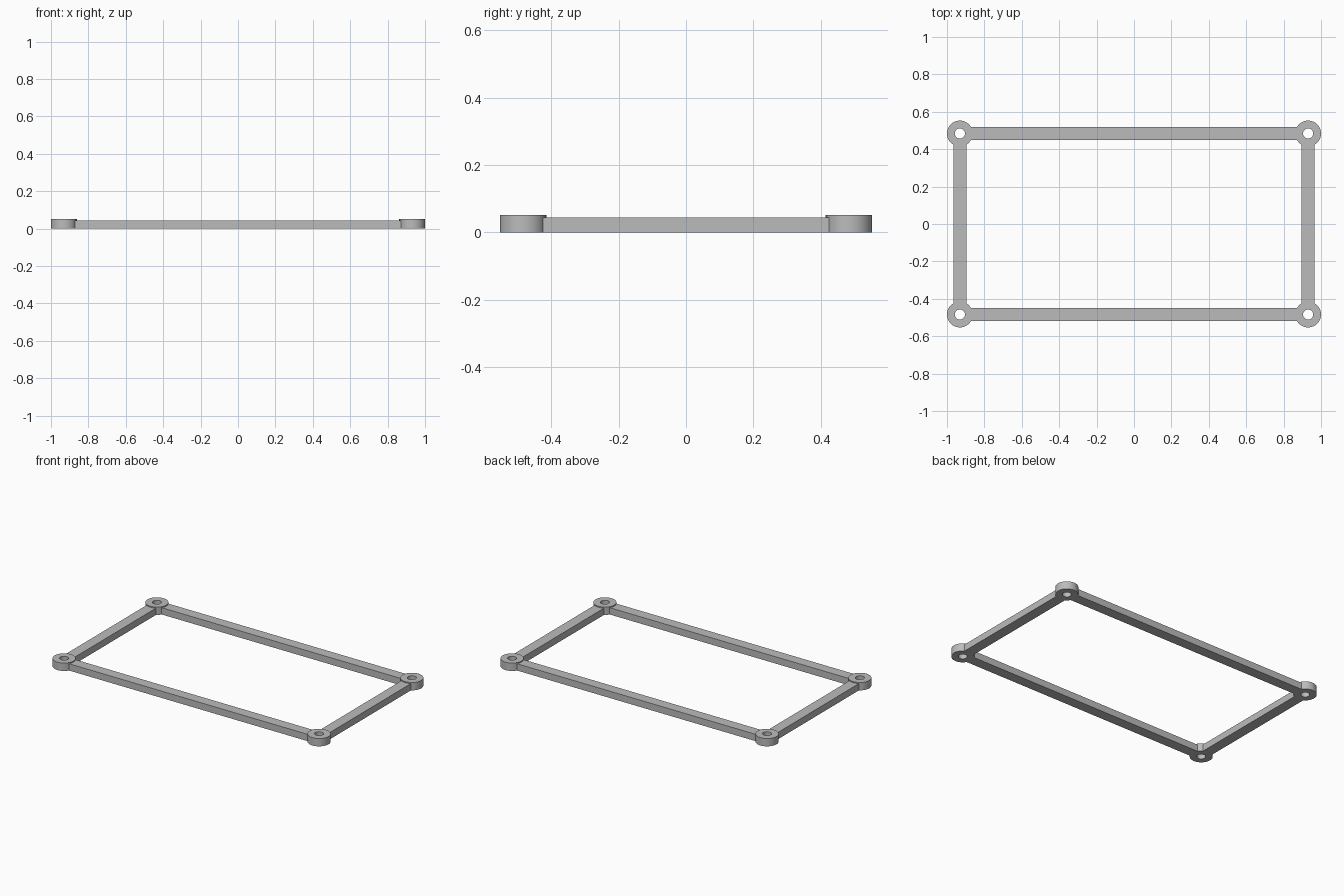
import bpy
import bmesh
import math

cube = bpy.data.objects.get("Cube")
if cube:
    bpy.data.objects.remove(cube, do_unlink=True)

CX, CY = 0.931, 0.484            # corner boss centres
BOSS_R, HOLE_R, BOSS_H = 0.069, 0.027, 0.052
RAIL_W, RAIL_H = 0.07, 0.045
INSET = 0.057                    # rail ends sit just inside the boss walls
SEGMENTS = 48

grey = bpy.data.materials.new("light_grey")
grey.use_nodes = True
colour = (0.50, 0.50, 0.50, 1)
grey.diffuse_color = colour
grey.node_tree.nodes["Principled BSDF"].inputs["Base Color"].default_value = colour


def add_object(name, bm, location):
    bmesh.ops.recalc_face_normals(bm, faces=bm.faces)
    mesh = bpy.data.meshes.new(name)
    bm.to_mesh(mesh)
    bm.free()
    mesh.materials.append(grey)
    obj = bpy.data.objects.new(name, mesh)
    obj.location = location
    bpy.context.collection.objects.link(obj)
    return obj


def add_rail(name, x, y, length_x, length_y):
    bm = bmesh.new()
    bmesh.ops.create_cube(bm, size=1)
    bmesh.ops.scale(bm, vec=(length_x, length_y, RAIL_H), verts=bm.verts)
    add_object(name, bm, (x, y, RAIL_H / 2))


def add_boss(name, x, y):
    # Rectangular section swept round into a drilled disc
    bm = bmesh.new()
    section = [(HOLE_R, 0), (BOSS_R, 0), (BOSS_R, BOSS_H), (HOLE_R, BOSS_H)]
    rings = []
    for i in range(SEGMENTS):
        a = math.tau * i / SEGMENTS
        rings.append([bm.verts.new((r * math.cos(a), r * math.sin(a), z))
                      for r, z in section])
    for i, ring in enumerate(rings):
        following = rings[(i + 1) % SEGMENTS]
        for j in range(4):
            k = (j + 1) % 4
            bm.faces.new((ring[j], following[j], following[k], ring[k]))
    obj = add_object(name, bm, (x, y, 0))
    bpy.ops.object.select_all(action="DESELECT")
    obj.select_set(True)
    bpy.context.view_layer.objects.active = obj
    bpy.ops.object.shade_smooth_by_angle(angle=math.radians(30))


# Long front and back rails, short side rails
for name, s in (("front", -1), ("back", 1)):
    add_rail(name + "_rail", 0, s * CY, 2 * (CX - INSET), RAIL_W)
for name, s in (("right", -1), ("left", 1)):
    add_rail(name + "_rail", s * CX, 0, RAIL_W, 2 * (CY - INSET))

# Drilled mounting bosses at the four corners
for y_name, sy in (("front", -1), ("back", 1)):
    for x_name, sx in (("right", -1), ("left", 1)):
        add_boss(f"{y_name}_{x_name}_boss", sx * CX, sy * CY)
